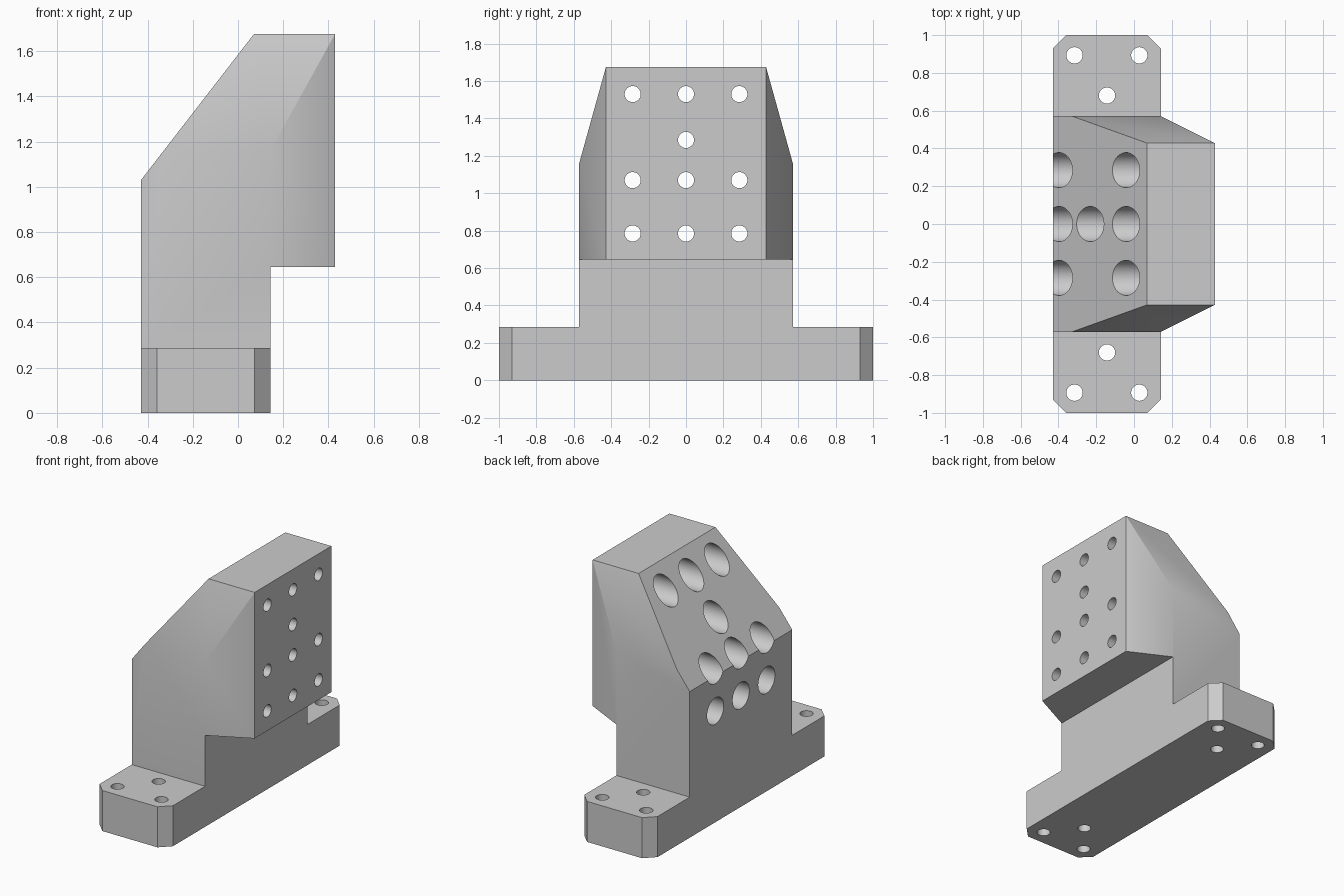
import bpy, bmesh, math
from mathutils import Matrix, Vector

if "Cube" in bpy.data.objects:
    bpy.data.objects.remove(bpy.data.objects["Cube"])

steel = bpy.data.materials.new("light grey metal")
steel.diffuse_color = (0.6, 0.6, 0.6, 1)
steel.use_nodes = True
steel.node_tree.nodes["Principled BSDF"].inputs["Base Color"].default_value = steel.diffuse_color

BACK, STEP, FACE = -0.429, 0.143, 0.429      # main x planes
BASE_TOP, UNDERCUT, TOP = 0.286, 0.645, 1.675


def extrude(bm, points, vector):
    """Extrude a closed outline into a solid."""
    face = bm.faces.new([bm.verts.new(p) for p in points])
    new = bmesh.ops.extrude_face_region(bm, geom=[face])["geom"]
    bmesh.ops.translate(bm, vec=vector, verts=[g for g in new if isinstance(g, bmesh.types.BMVert)])
    bmesh.ops.recalc_face_normals(bm, faces=bm.faces)


def slice_off(bm, point, normal):
    """Cut away everything beyond a plane and close the cut."""
    res = bmesh.ops.bisect_plane(bm, geom=bm.verts[:] + bm.edges[:] + bm.faces[:], dist=1e-5,
                                 plane_co=Vector(point), plane_no=Vector(normal).normalized(),
                                 clear_outer=True)
    edges = [g for g in res["geom_cut"] if isinstance(g, bmesh.types.BMEdge)]
    bmesh.ops.holes_fill(bm, edges=edges, sides=0)
    bmesh.ops.recalc_face_normals(bm, faces=bm.faces)


def drill(bm, start, end, radius):
    """Add a cylinder between two points."""
    a, b = Vector(start), Vector(end)
    rot = (b - a).to_track_quat('Z', 'Y').to_matrix().to_4x4()
    bmesh.ops.create_cone(bm, cap_ends=True, segments=48, radius1=radius, radius2=radius,
                          depth=(b - a).length, matrix=Matrix.Translation((a + b) / 2) @ rot)


def make_object(name, bm):
    mesh = bpy.data.meshes.new(name)
    bm.to_mesh(mesh)
    bm.free()
    mesh.materials.append(steel)
    obj = bpy.data.objects.new(name, mesh)
    bpy.context.collection.objects.link(obj)
    return obj


def boolean(obj, tool, operation):
    mod = obj.modifiers.new(operation.lower(), 'BOOLEAN')
    mod.operation, mod.solver, mod.object = operation, 'EXACT', tool
    bpy.context.view_layer.objects.active = obj
    bpy.ops.object.modifier_apply(modifier=mod.name)
    bpy.data.objects.remove(tool)


# Upright block: side profile extruded across y, then tapered on both sides
bm = bmesh.new()
profile = [(BACK, 0), (STEP, 0), (STEP, UNDERCUT), (FACE, UNDERCUT),
           (FACE, TOP), (0.07, TOP), (BACK, 1.03)]
extrude(bm, [(x, -0.571, z) for x, z in profile], (0, 1.142, 0))
for s in (-1, 1):
    slice_off(bm, (STEP, s * 0.571, 1.16), (0.143, s * 0.286, 0))
    slice_off(bm, (STEP, s * 0.571, 1.16), (0, s * (TOP - 1.16), 0.143))
bracket = make_object("mounting_bracket", bm)

# Foot plate with chamfered corners
bm = bmesh.new()
c = 0.071
outline = [(BACK + c, -1), (STEP - c, -1), (STEP, -1 + c), (STEP, 1 - c),
           (STEP - c, 1), (BACK + c, 1), (BACK, 1 - c), (BACK, -1 + c)]
extrude(bm, [(x, y, 0) for x, y in outline], (0, 0, BASE_TOP))
boolean(bracket, make_object("foot_plate", bm), 'UNION')

# Wide counterbores entering from the back
face_holes = [(y, z) for z in (0.785, 1.07, 1.53) for y in (-0.285, 0, 0.285)] + [(0, 1.285)]
bm = bmesh.new()
for y, z in face_holes:
    drill(bm, (-0.6, y, z), (0.286, y, z), 0.093)
boolean(bracket, make_object("counterbore_cutter", bm), 'DIFFERENCE')

# Narrow bolt holes through the face and the foot
bm = bmesh.new()
for y, z in face_holes:
    drill(bm, (0.2, y, z), (0.6, y, z), 0.043)
for s in (-1, 1):
    for x, y in ((-0.315, 0.893), (0.028, 0.893), (-0.143, 0.68)):
        drill(bm, (x, s * y, -0.1), (x, s * y, 0.4), 0.043)
boolean(bracket, make_object("bolt_hole_cutter", bm), 'DIFFERENCE')

# Smooth bores, crisp edges
bpy.ops.object.select_all(action='DESELECT')
bracket.select_set(True)
bpy.context.view_layer.objects.active = bracket
bpy.ops.object.shade_smooth_by_angle(angle=math.radians(30))
